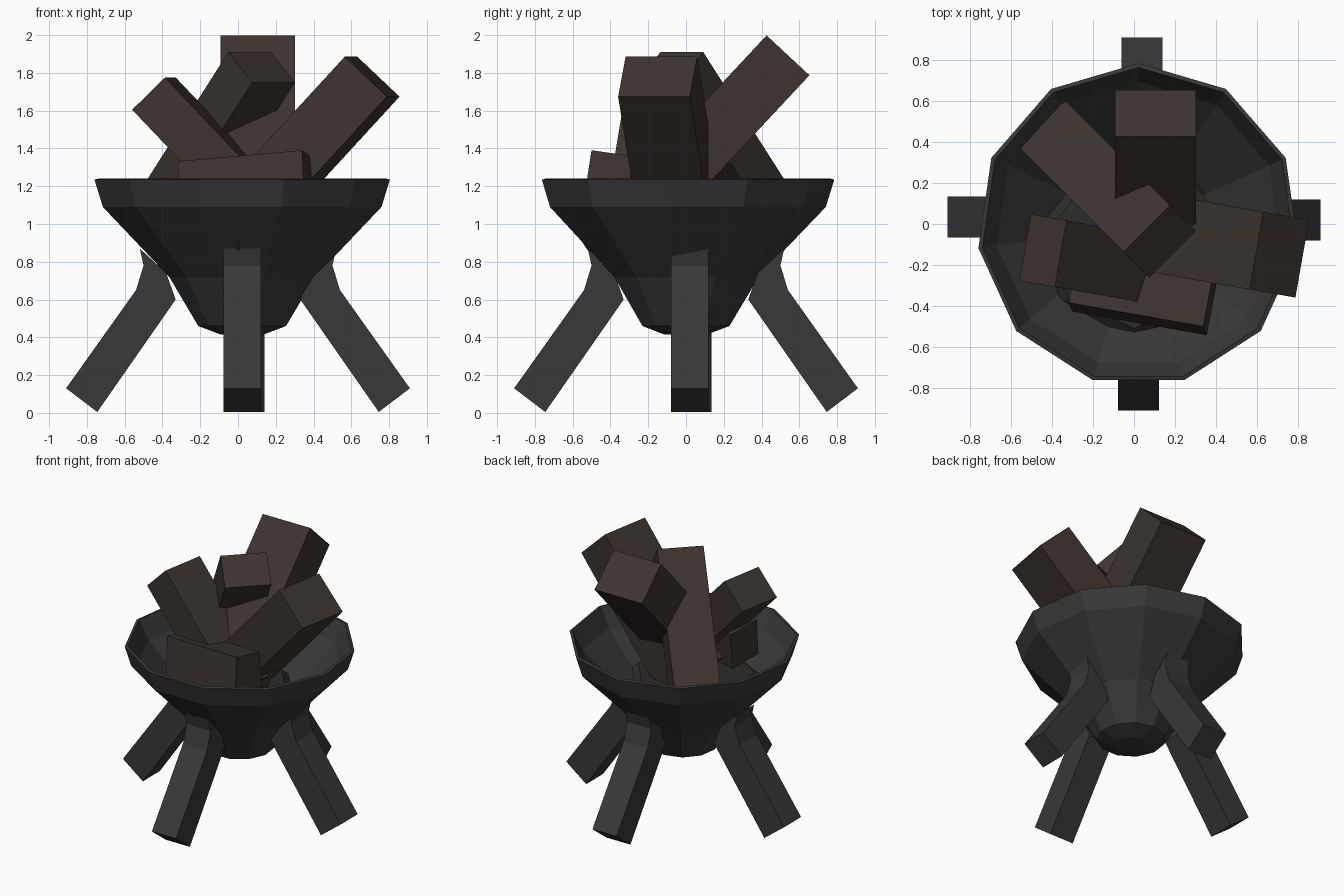
import bpy, bmesh
from math import sin, cos, pi, radians
from mathutils import Vector, Matrix

if "Cube" in bpy.data.objects:
    bpy.data.objects.remove(bpy.data.objects["Cube"])


def material(name, rgb):
    m = bpy.data.materials.new(name)
    m.diffuse_color = (*rgb, 1)
    m.use_nodes = True
    m.node_tree.nodes["Principled BSDF"].inputs["Base Color"].default_value = m.diffuse_color
    return m


IRON = material("dark_iron", (0.04, 0.04, 0.04))
WOOD = material("charred_wood", (0.045, 0.034, 0.029))
ASH = material("ash", (0.025, 0.025, 0.026))


def finish(name, bm, mat):
    bmesh.ops.recalc_face_normals(bm, faces=bm.faces)
    me = bpy.data.meshes.new(name)
    bm.to_mesh(me)
    bm.free()
    me.materials.append(mat)
    ob = bpy.data.objects.new(name, me)
    bpy.context.collection.objects.link(ob)
    return ob


def lathe(name, profile, sides, centre, mat, start=pi / 2):
    """Stack of polygon rings, capped at both ends."""
    bm = bmesh.new()
    rings = []
    for r, z in profile:
        rings.append([bm.verts.new((centre[0] + r * cos(start + 2 * pi * i / sides),
                                    centre[1] + r * sin(start + 2 * pi * i / sides), z))
                      for i in range(sides)])
    for a, b in zip(rings, rings[1:]):
        for i in range(sides):
            j = (i + 1) % sides
            bm.faces.new((a[i], a[j], b[j], b[i]))
    bm.faces.new(rings[0])
    bm.faces.new(rings[-1])
    return finish(name, bm, mat)


def leg(name, angle, shift, width=0.2):
    """Bent side profile extruded to a bar, then turned around the bowl."""
    profile = [(0.52, 0.87), (0.50, 0.78), (0.54, 0.65), (0.91, 0.13),
               (0.745, 0.005), (0.33, 0.60), (0.38, 0.74)]
    bm = bmesh.new()
    face = bm.faces.new([bm.verts.new((x, -width / 2, z)) for x, z in profile])
    ext = bmesh.ops.extrude_face_region(bm, geom=[face])
    moved = [v for v in ext["geom"] if isinstance(v, bmesh.types.BMVert)]
    bmesh.ops.translate(bm, verts=moved, vec=(0, width, 0))
    bm.transform(Matrix.Translation(shift) @ Matrix.Rotation(radians(angle), 4, 'Z'))
    return finish(name, bm, IRON)


def log(name, end, yaw, rise, width, thick, length, roll=0):
    """Box running back from the centre of its visible end."""
    bm = bmesh.new()
    bmesh.ops.create_cube(bm, size=1)
    bmesh.ops.translate(bm, verts=bm.verts, vec=(-0.5, 0, 0))
    bmesh.ops.scale(bm, verts=bm.verts, vec=(length, width, thick))
    bm.transform(Matrix.Translation(end)
                 @ Matrix.Rotation(radians(yaw), 4, 'Z')
                 @ Matrix.Rotation(radians(-rise), 4, 'Y')
                 @ Matrix.Rotation(radians(roll), 4, 'X'))
    return finish(name, bm, WOOD)


# Eleven-sided bowl: outside from the base up, over the lip, down the inside
lathe("bowl", [(0.115, 0.415), (0.235, 0.46), (0.39, 0.72), (0.745, 1.09), (0.79, 1.235),
               (0.77, 1.24), (0.70, 1.10), (0.37, 0.77), (0.2, 0.52)],
      11, (0.022, -0.005), IRON)

# Ash bed
lathe("ash_bed", [(0.38, 0.80), (0.46, 0.92), (0.41, 0.96)], 7, (0.0, -0.10), ASH, -pi / 2)

# Four legs
leg("right_leg", 0, Vector((0, 0.02, 0)))
leg("back_leg", 90, Vector((0.04, 0, 0)))
leg("left_leg", 180, Vector((0, 0.035, 0)))
leg("front_leg", 270, Vector((0.022, 0, 0)))

# Logs
log("back_log", (0.105, 0.54, 1.893), 90, 47, 0.395, 0.31, 1.1)
log("right_log", (0.71, -0.15, 1.78), -10, 47, 0.385, 0.31, 1.1)
log("left_log", (-0.445, -0.13, 1.69), 170, 46, 0.33, 0.245, 0.95)
log("diagonal_log", (0.125, -0.085, 1.83), -45, 48, 0.32, 0.24, 1.1)
log("front_log", (0.37, -0.40, 1.235), -10, 5, 0.25, 0.28, 0.67, roll=-8)
